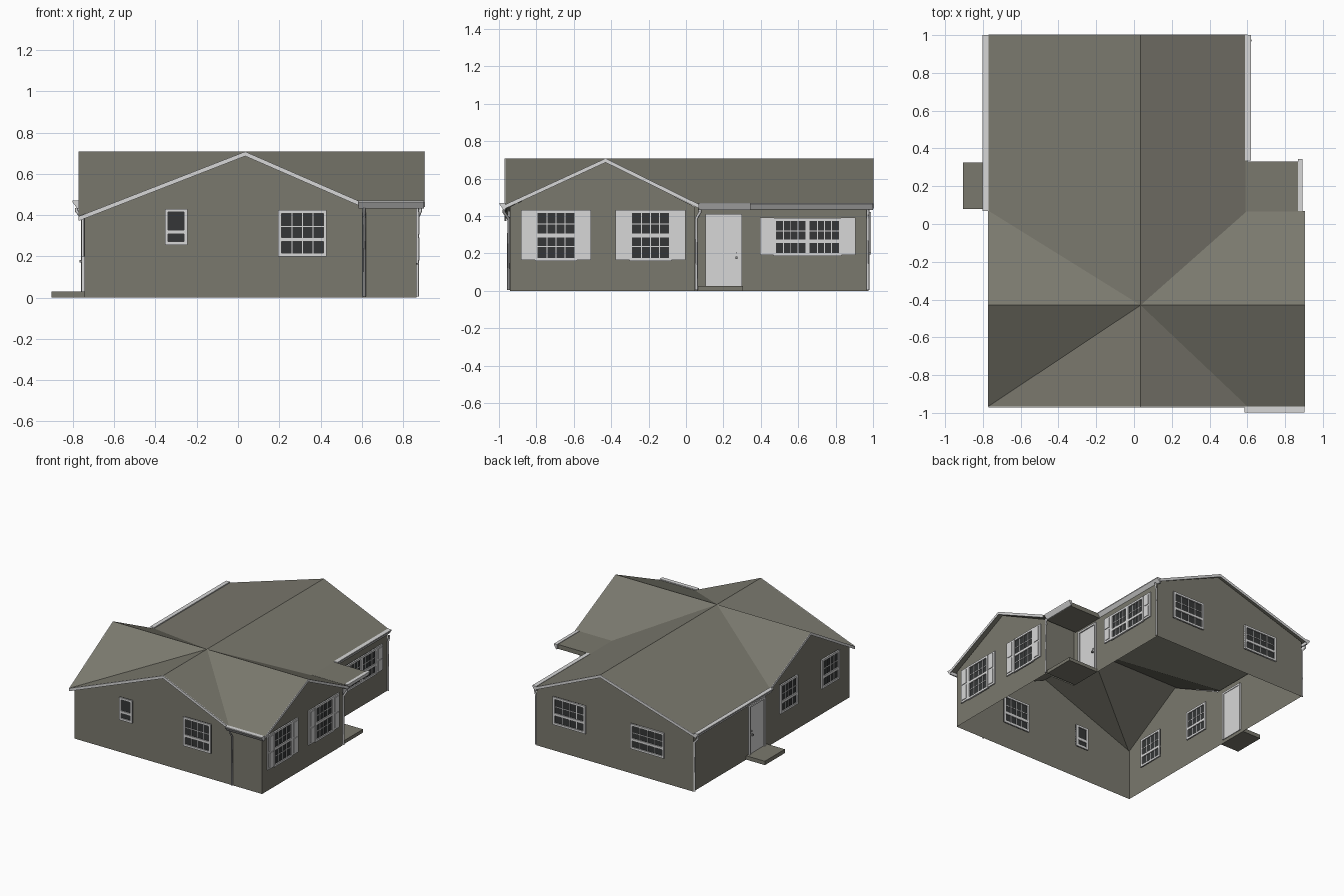
import bpy, bmesh
from mathutils import Vector

if "Cube" in bpy.data.objects:
    bpy.data.objects.remove(bpy.data.objects["Cube"])


def material(name, rgb):
    m = bpy.data.materials.new(name)
    m.use_nodes = True
    m.diffuse_color = (*rgb, 1)
    m.node_tree.nodes["Principled BSDF"].inputs["Base Color"].default_value = (*rgb, 1)
    return m


SIDING = material("olive grey", (0.195, 0.19, 0.155))
TRIM = material("off white", (0.68, 0.68, 0.68))
GLASS = material("dark glass", (0.035, 0.037, 0.038))
METAL = material("grey metal", (0.25, 0.25, 0.25))


def finish(name, bm, mat, outward=True):
    if outward:
        bmesh.ops.recalc_face_normals(bm, faces=bm.faces)
    me = bpy.data.meshes.new(name)
    bm.to_mesh(me)
    bm.free()
    me.materials.append(mat)
    ob = bpy.data.objects.new(name, me)
    bpy.context.collection.objects.link(ob)
    return ob


def add_prism(bm, pts, vec):
    """Extrude a flat polygon along a vector."""
    a = [bm.verts.new(p) for p in pts]
    b = [bm.verts.new(Vector(p) + Vector(vec)) for p in pts]
    bm.faces.new(a)
    bm.faces.new(b[::-1])
    for i in range(len(a)):
        j = (i + 1) % len(a)
        bm.faces.new((a[j], a[i], b[i], b[j]))


def add_box(bm, lo, hi):
    x0, y0, z0 = lo
    x1, y1, z1 = hi
    add_prism(bm, [(x0, y0, z0), (x1, y0, z0), (x1, y1, z0), (x0, y1, z0)], (0, 0, z1 - z0))


def box(name, lo, hi, mat):
    bm = bmesh.new()
    add_box(bm, lo, hi)
    return finish(name, bm, mat)


# Wall planes: axis held constant, its value, and the outward sign
XL, XM, XW = -0.745, 0.6, 0.865
YF, YP, YB = -0.94, 0.045, 0.975
FRONT, BACK = ("y", YF, -1), ("y", YB, 1)
LEFT, MAIN, WING = ("x", XL, -1), ("x", XM, 1), ("x", XW, 1)
PORCH = ("y", YP, 1)
RX, RY, TOP, EAVE, LOW = 0.035, -0.43, 0.708, 0.462, 0.395


def on_wall(wall, u, out, z):
    axis, c, s = wall
    return (u, c + s * out, z) if axis == "y" else (c + s * out, u, z)


def slab(bm, wall, u0, u1, z0, z1, d0, d1):
    add_box(bm, on_wall(wall, u0, d0, z0), on_wall(wall, u1, d1, z1))


# Walls, open underneath
bm = bmesh.new()
E = EAVE - 0.012
outlines = [
    (FRONT, [(XL, 0), (XW, 0), (XW, E), (XM, E), (RX, TOP - 0.015), (XL, LOW)]),
    (BACK, [(XL, 0), (XM, 0), (XM, E), (RX, TOP - 0.015), (XL, E)]),
    (LEFT, [(YF, 0), (YB, 0), (YB, E), (YP, E), (RY, TOP - 0.015), (YF, LOW)]),
    (WING, [(YF, 0), (YP, 0), (YP, E), (RY, TOP - 0.015), (YF, E)]),
    (MAIN, [(YP, 0), (YB, 0), (YB, E), (YP, E)]),
    (PORCH, [(XM, 0), (XW, 0), (XW, E), (XM, E)]),
]
for wall, pts in outlines:
    f = bm.faces.new([bm.verts.new(on_wall(wall, u, 0, z)) for u, z in pts])
    f.normal_update()
    out = Vector(on_wall(wall, 0, 1, 0)) - Vector(on_wall(wall, 0, 0, 0))
    if f.normal.dot(out) < 0:
        f.normal_flip()
finish("walls", bm, SIDING, False)

# Cross-gabled roof fanned around the ridge crossing
X0, X1, X2 = -0.77, 0.6, 0.902
Y0, Y1, Y2 = -0.965, 0.07, 1.0
P = {
    "C": (RX, RY, TOP), "F": (RX, Y0, TOP), "B": (RX, Y2, TOP),
    "L": (X0, RY, TOP), "R": (X2, RY, TOP),
    "VL": (X0, Y1, EAVE), "BL": (X0, Y2, EAVE), "FL": (X0, Y0, LOW),
    "BR": (X1, Y2, EAVE), "VR": (X1, Y1, EAVE), "FV": (X1, Y0, EAVE),
    "FR": (X2, Y0, EAVE), "RB": (X2, Y1, EAVE),
}
bm = bmesh.new()
v = {k: bm.verts.new(p) for k, p in P.items()}
for face in ("C B BL VL", "C VR BR B", "C VL L", "C L FL", "C FL F", "C F FV",
             "C FV FR R", "C R RB VR"):
    f = bm.faces.new([v[k] for k in face.split()])
    f.normal_update()
    if f.normal.z < 0:
        f.normal_flip()
roof = finish("roof", bm, SIDING, False)
mod = roof.modifiers.new("thickness", "SOLIDIFY")
mod.thickness = 0.01
mod.offset = -1

# Rake boards along each gable
for name, path, out in (("front", "FL F FV", (0, -0.006, 0)), ("back", "BL B BR", (0, 0.004, 0)),
                        ("left", "VL L FL", (-0.004, 0, 0)), ("right", "FR R RB", (0.004, 0, 0))):
    bm = bmesh.new()
    ks = path.split()
    for a, b in zip(ks, ks[1:]):
        a, b = Vector(P[a]), Vector(P[b])
        down = Vector((0, 0, -0.022))
        add_prism(bm, [a, b, b + down, a + down], out)
    finish(name + "_rake_board", bm, TRIM)


# Gutters with a sloping outer face
def gutter(name, start, end, out):
    a, out = Vector(start), Vector(out)
    bm = bmesh.new()
    down = Vector((0, 0, -1))
    add_prism(bm, [a, a + out, a + out + down * 0.007, a + out * 0.3 + down * 0.038, a + down * 0.038],
              Vector(end) - a)
    finish(name, bm, TRIM)


GZ = EAVE + 0.008
gutter("left_gutter", (X0, Y1, GZ), (X0, Y2, GZ), (-0.032, 0, 0))
gutter("right_gutter", (0.588, 0.335, GZ), (0.588, Y2, GZ), (0.032, 0, 0))
gutter("front_gutter", (0.585, Y0, GZ), (X2, Y0, GZ), (0, -0.033, 0))
gutter("porch_gutter", (0.868, Y1, GZ), (0.868, 0.345, GZ), (0.025, 0, 0))


# Downspouts
def downspout(name, pts):
    cu = bpy.data.curves.new(name, "CURVE")
    cu.dimensions = "3D"
    cu.bevel_depth = 0.008
    cu.bevel_resolution = 0
    cu.use_fill_caps = True
    sp = cu.splines.new("POLY")
    sp.points.add(len(pts) - 1)
    for q, p in zip(sp.points, pts):
        q.co = (*p, 1)
    cu.materials.append(METAL if name.startswith("front") else TRIM)
    bpy.context.collection.objects.link(bpy.data.objects.new(name, cu))


for name, x, y, dx, dy in (("front_downspout", 0.612, YF - 0.008, 0, -0.025),
                           ("porch_downspout", XW + 0.004, 0.055, 0.015, 0.02),
                           ("right_downspout", XM + 0.008, 0.972, 0.01, 0),
                           ("left_downspout", XL - 0.008, 0.972, -0.03, 0)):
    downspout(name, [(x + dx, y + dy, 0.435), (x + dx, y + dy, 0.42), (x, y, 0.385), (x, y, 0.005)])


# Sash windows with glazing bars, visible from both sides
def window(name, wall, u0, u1, z0, z1, split, cols, upper, lower):
    bm = bmesh.new()
    slab(bm, wall, u0, u1, z0, z1, -0.004, 0.004)
    finish(name + "_glass", bm, GLASS)
    bm = bmesh.new()
    t, bar = 0.016, 0.0025
    zm = z0 + (z1 - z0) * split
    for a, b in ((u0, u0 + t), (u1 - t, u1)):
        slab(bm, wall, a, b, z0, z1, -0.01, 0.013)
    for a, b in ((z0, z0 + t), (z1 - t, z1), (zm - 0.01, zm + 0.01)):
        slab(bm, wall, u0, u1, a, b, -0.01, 0.012)
    for i in range(1, cols):
        u = u0 + t + (u1 - u0 - 2 * t) * i / cols
        slab(bm, wall, u - bar, u + bar, z0, z1, -0.006, 0.007)
    for lo, hi, n in ((z0 + t, zm, lower), (zm, z1 - t, upper)):
        for i in range(1, n):
            z = lo + (hi - lo) * i / n
            slab(bm, wall, u0, u1, z - bar, z + bar, -0.006, 0.007)
    finish(name + "_frame", bm, TRIM)


def shutter(name, wall, u0, u1, z0, z1):
    bm = bmesh.new()
    slab(bm, wall, u0, u1, z0, z1, 0.001, 0.01)
    zm, e = (z0 + z1) / 2, 0.015
    for a, b in ((z0 + e, zm - e / 2), (zm + e / 2, z1 - e)):
        slab(bm, wall, u0 + e, u1 - e, a, b, 0.009, 0.015)
    finish(name, bm, TRIM)


window("front_small_window", FRONT, -0.355, -0.245, 0.255, 0.43, 0.36, 1, 1, 1)
window("front_large_window", FRONT, 0.195, 0.43, 0.2, 0.425, 0.36, 4, 2, 1)
window("back_kitchen_window", BACK, 0.175, 0.455, 0.205, 0.42, 0.38, 4, 2, 1)
window("back_wide_window", BACK, -0.5, -0.21, 0.195, 0.39, 0.38, 4, 2, 1)
for name, u in (("left_front", -0.7), ("left_rear", -0.19)):
    window(name + "_window", LEFT, u - 0.105, u + 0.105, 0.2, 0.425, 0.38, 4, 2, 1)
for name, u in (("wing_front", -0.695), ("wing_rear", -0.19)):
    window(name + "_window", WING, u - 0.112, u + 0.112, 0.16, 0.432, 0.5, 4, 2, 2)
    for side, s in (("near", -1), ("far", 1)):
        a, b = sorted((u + s * 0.11, u + s * 0.187))
        shutter(f"{name}_{side}_shutter", WING, a, b, 0.165, 0.432)
for name, a, b in (("near", 0.468, 0.652), ("far", 0.648, 0.832)):
    window("main_" + name + "_window", MAIN, a, b, 0.187, 0.39, 0.38, 4, 2, 1)
shutter("main_near_shutter", MAIN, 0.395, 0.47, 0.192, 0.392)
shutter("main_far_shutter", MAIN, 0.83, 0.905, 0.192, 0.392)

# Doors with frames, and their slabs
for name, wall in (("porch", MAIN), ("side", LEFT)):
    bm = bmesh.new()
    slab(bm, wall, 0.115, 0.29, 0.025, 0.4, -0.006, 0.006)
    for a, b in ((0.105, 0.12), (0.285, 0.3)):
        slab(bm, wall, a, b, 0.025, 0.41, -0.01, 0.014)
    slab(bm, wall, 0.105, 0.3, 0.395, 0.41, -0.01, 0.014)
    finish(name + "_door", bm, TRIM)
    bm = bmesh.new()
    slab(bm, wall, 0.264, 0.276, 0.17, 0.182, 0.006, 0.022)
    slab(bm, wall, 0.266, 0.274, 0.2, 0.208, 0.006, 0.012)
    finish(name + "_door_handle", bm, METAL)
box("porch_slab", (XM, 0.06, 0), (0.86, 0.305, 0.026), SIDING)
box("side_step", (-0.905, 0.08, 0), (XL, 0.325, 0.03), SIDING)

# Flat porch roof
box("porch_roof", (0.585, 0.065, 0.432), (0.87, 0.332, 0.466), SIDING)
